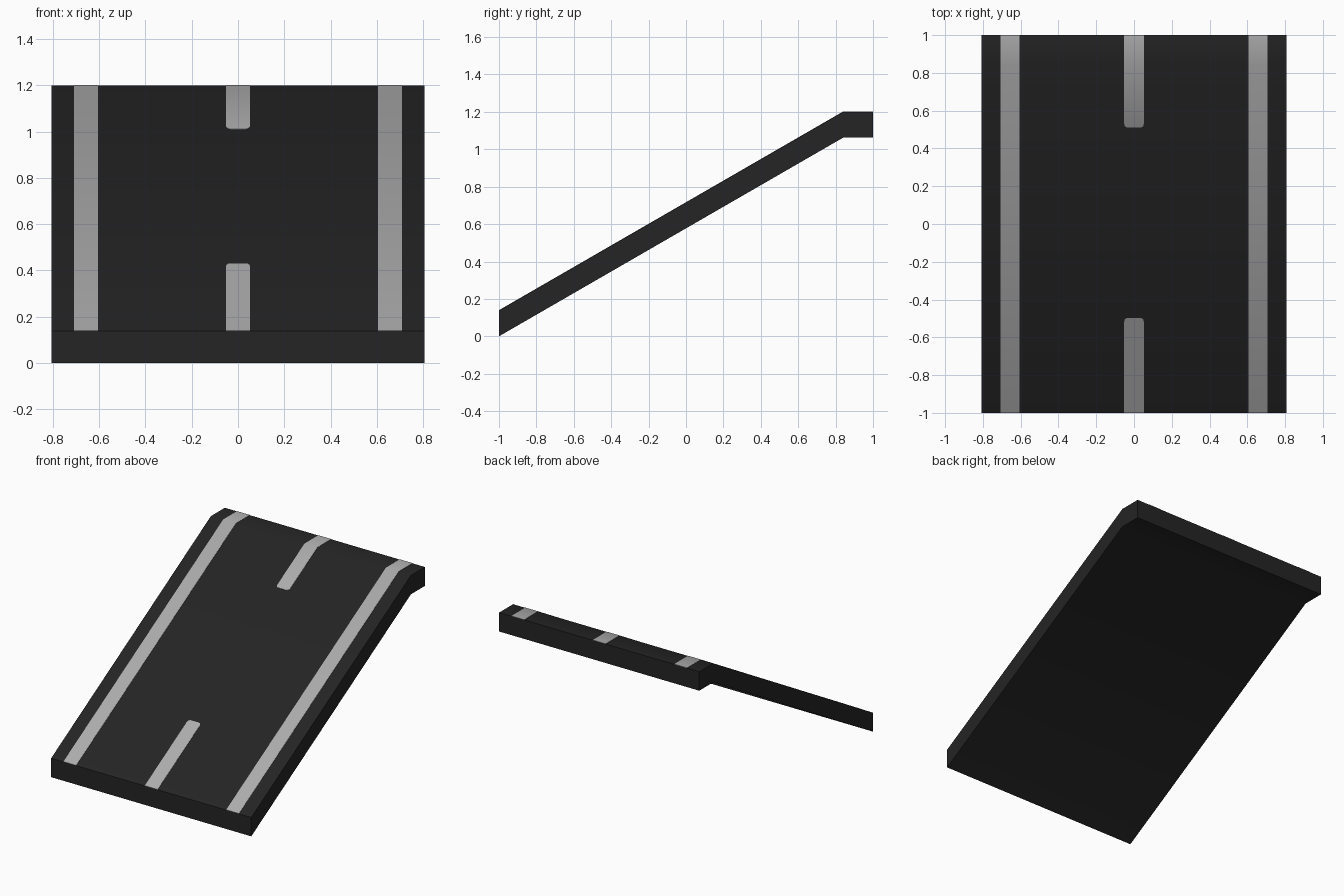
import bpy, bmesh, math

if "Cube" in bpy.data.objects:
    bpy.data.objects.remove(bpy.data.objects["Cube"])

HALF_W, BEND, TOP, LIP = 0.807, 0.84, 1.2, 0.138
LIFT = 0.002


def material(name, color):
    m = bpy.data.materials.new(name)
    m.diffuse_color = (*color, 1)
    m.use_nodes = True
    m.node_tree.nodes["Principled BSDF"].inputs["Base Color"].default_value = m.diffuse_color
    return m


asphalt = material("dark asphalt", (0.018, 0.018, 0.018))
paint = material("light grey paint", (0.42, 0.42, 0.42))


def surface_z(y):
    return min(TOP, LIP + (y + 1) * (TOP - LIP) / (BEND + 1))


def finish(name, bm, mat):
    bmesh.ops.recalc_face_normals(bm, faces=bm.faces[:])
    me = bpy.data.meshes.new(name)
    bm.to_mesh(me)
    bm.free()
    me.materials.append(mat)
    ob = bpy.data.objects.new(name, me)
    bpy.context.collection.objects.link(ob)
    bpy.ops.object.select_all(action='DESELECT')
    ob.select_set(True)
    bpy.context.view_layer.objects.active = ob
    bpy.ops.object.shade_smooth_by_angle(angle=math.radians(35))
    return ob


# Road slab: side profile extruded across the width
profile = [(-1, 0), (BEND, TOP - LIP), (1, TOP - LIP), (1, TOP), (BEND, TOP), (-1, LIP)]
bm = bmesh.new()
face = bm.faces.new([bm.verts.new((-HALF_W, y, z)) for y, z in profile])
ext = bmesh.ops.extrude_face_region(bm, geom=[face])
bmesh.ops.translate(bm, vec=(2 * HALF_W, 0, 0),
                    verts=[v for v in ext["geom"] if isinstance(v, bmesh.types.BMVert)])
finish("road_slab", bm, asphalt)


# Painted marking: flat outline, folded onto the road and given a slight thickness
def marking(name, outline):
    bm = bmesh.new()
    bm.faces.new([bm.verts.new((x, y, 0)) for x, y in outline])
    bmesh.ops.bisect_plane(bm, geom=bm.verts[:] + bm.edges[:] + bm.faces[:],
                           plane_co=(0, BEND, 0), plane_no=(0, 1, 0))
    for v in bm.verts:
        v.co.z = surface_z(v.co.y)
    ext = bmesh.ops.extrude_face_region(bm, geom=bm.faces[:])
    bmesh.ops.translate(bm, vec=(0, 0, LIFT),
                        verts=[v for v in ext["geom"] if isinstance(v, bmesh.types.BMVert)])
    finish(name, bm, paint)


# Edge lines
for side, label in ((-1, "left"), (1, "right")):
    a, b = sorted((side * 0.605, side * 0.708))
    marking(label + "_edge_line", [(a, -1), (b, -1), (b, 1), (a, 1)])

# Centre dashes with rounded inner corners
W, R = 0.052, 0.02
for end, inner, label in ((-1, -0.497, "lower"), (1, 0.51, "upper")):
    pts = [(-W, end), (W, end)]
    for sx, angles in ((1, (0, 30, 60, 90)), (-1, (90, 60, 30, 0))):
        for d in angles:
            t = math.radians(d)
            pts.append((sx * (W - R + R * math.cos(t)),
                        inner + end * (R - R * math.sin(t))))
    marking(label + "_centre_dash", pts)
